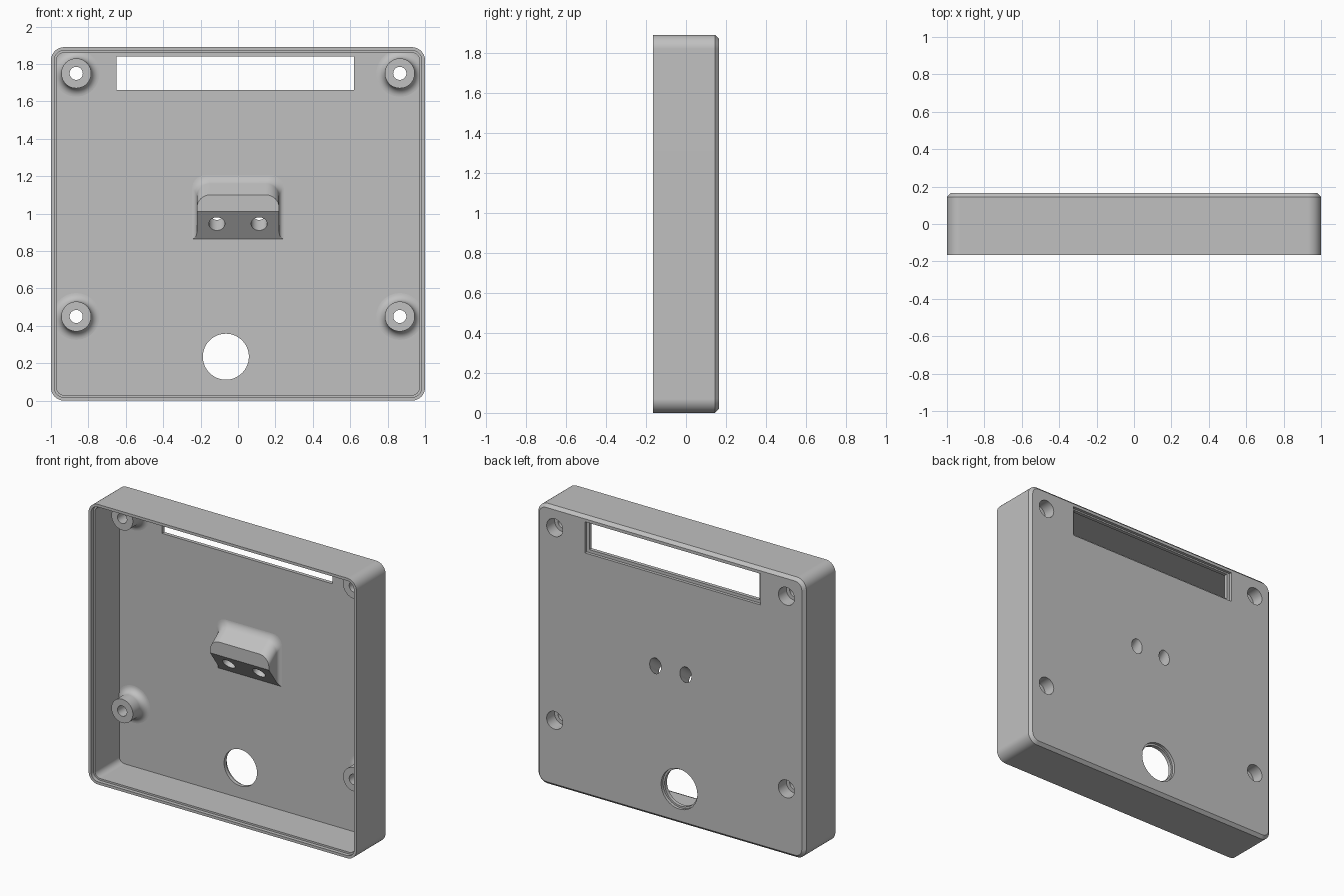
import bpy, bmesh, math
from mathutils import Vector

cube = bpy.data.objects.get("Cube")
if cube:
    bpy.data.objects.remove(cube)

GREY = (0.53, 0.53, 0.53, 1)
mat = bpy.data.materials.new("plain grey")
mat.use_nodes = True
mat.diffuse_color = GREY
bsdf = mat.node_tree.nodes["Principled BSDF"]
bsdf.inputs["Base Color"].default_value = GREY
bsdf.inputs["Roughness"].default_value = 0.6

HEIGHT, FRONT, BACK, FLOOR = 1.89, -0.165, 0.165, 0.12


def loft(name, loops):
    """Skin a series of equal-length point loops and cap both ends."""
    bm = bmesh.new()
    rings = [[bm.verts.new(p) for p in loop] for loop in loops]
    n = len(rings[0])
    for a, b in zip(rings, rings[1:]):
        for i in range(n):
            j = (i + 1) % n
            bm.faces.new((a[i], a[j], b[j], b[i]))
    bm.faces.new(rings[0])
    bm.faces.new(rings[-1])
    bmesh.ops.recalc_face_normals(bm, faces=bm.faces)
    mesh = bpy.data.meshes.new(name)
    bm.to_mesh(mesh)
    bm.free()
    mesh.materials.append(mat)
    ob = bpy.data.objects.new(name, mesh)
    bpy.context.collection.objects.link(ob)
    return ob


def rounded(x0, x1, z0, z1, y, r_low, r_top, steps=8):
    """Rounded rectangle in the xz plane, with own radii for low and top corners."""
    pts = []
    corners = [(x1, z1, r_top, -1, -1), (x0, z1, r_top, 1, -1),
               (x0, z0, r_low, 1, 1), (x1, z0, r_low, -1, 1)]
    for k, (x, z, r, sx, sz) in enumerate(corners):
        for i in range(steps + 1):
            a = math.pi / 2 * (k + i / steps)
            pts.append((x + sx * r + r * math.cos(a), y, z + sz * r + r * math.sin(a)))
    return pts


def lathe(name, x, z, profile, sides=48):
    """Turned solid about a y-parallel axis; profile holds (radius, y)."""
    angles = [2 * math.pi * i / sides for i in range(sides)]
    return loft(name, [[(x + r * math.cos(a), y, z + r * math.sin(a)) for a in angles]
                       for r, y in profile])


def rod(name, start, end, r, sides=40):
    """Cylinder between two points."""
    start, end = Vector(start), Vector(end)
    q = (end - start).to_track_quat('Z', 'Y')
    ring = [q @ Vector((r * math.cos(t), r * math.sin(t), 0))
            for t in (2 * math.pi * i / sides for i in range(sides))]
    return loft(name, [[p + v for v in ring] for p in (start, end)])


def block(name, x0, x1, y0, y1, z0, z1):
    return loft(name, [[(x0, y, z0), (x1, y, z0), (x1, y, z1), (x0, y, z1)] for y in (y0, y1)])


# Tray: outer skin from the chamfered back to the rim, then the stepped cavity
def tray_loop(inset, y):
    r = 0.07 - inset
    return rounded(-1 + inset, 1 - inset, inset, HEIGHT - inset, y, r, r)


tray = loft("tray", [tray_loop(i, y) for i, y in (
    (0.02, BACK), (0, BACK - 0.02), (0, FRONT), (0.018, FRONT),
    (0.018, FRONT + 0.025), (0.03, FRONT + 0.025), (0.03, FLOOR))])

# Window and round opening, each with a wider step at the back
tray_cutters = [
    block("window_cutter", -0.65, 0.62, 0.05, 0.3, 1.66, 1.84),
    block("window_step_cutter", -0.67, 0.64, 0.145, 0.3, 1.64, 1.85),
    lathe("opening_cutter", -0.065, 0.235, [(0.123, 0.05), (0.123, 0.3)], 64),
    lathe("opening_step_cutter", -0.065, 0.235, [(0.135, 0.145), (0.135, 0.3)], 64)]

# Screw bosses with flared feet, through holes and rear counterbores
bosses, boss_cutters = [], []
FLARE = 0.045
for side, x in (("left", 0.865), ("right", -0.865)):
    for level, z in (("lower", 0.45), ("upper", 1.75)):
        foot = [(0.08 + FLARE * (1 - math.cos(a)), FLOOR - FLARE * (1 - math.sin(a)))
                for a in (math.pi / 2 * i / 8 for i in range(9))]
        label = f"{level}_{side}_screw"
        boss = lathe(label + "_boss", x, z, [(0.08, 0)] + foot + [(0.08 + FLARE, 0.13)])
        holes = [lathe(label + "_hole", x, z, [(0.035, -0.1), (0.035, 0.3)]),
                 lathe(label + "_counterbore", x, z, [(0.06, 0.08), (0.06, 0.3)])]
        bosses.append((boss, holes))
        boss_cutters += holes

# Sloping bracket: upright nose, slanted underside, small fillet at the wall
NOSE = 0.015


def bracket_loop(y, spread):
    t = (y - NOSE) / (FLOOR - NOSE)
    w = 0.22 + spread
    return rounded(-w, w, 1.01 - 0.145 * t, 1.10 + 0.08 * t + spread, y, 0.0005, 0.07)


FILLET = 0.025
fillet = [(FLOOR - FILLET * (1 - math.sin(a)), FILLET * (1 - math.cos(a)))
          for a in (math.pi / 2 * i / 6 for i in range(7))]
bracket = loft("bracket", [bracket_loop(y, s) for y, s in [(NOSE, 0)] + fillet + [(0.13, FILLET)]])

# Slanted holes square to the underside, running out through the back
axis = Vector((0, 0.81, 0.585))
bracket_cutters = []
for side, x in (("left", 0.113), ("right", -0.113)):
    mid = Vector((x, 0.062, 0.945))
    bracket_cutters.append(rod(side + "_bracket_hole", mid - axis * 0.15, mid + axis * 0.3, 0.043))


def carve(ob, cutters):
    for c in cutters:
        mod = ob.modifiers.new(c.name, 'BOOLEAN')
        mod.operation, mod.solver, mod.object = 'DIFFERENCE', 'EXACT', c
    deps = bpy.context.evaluated_depsgraph_get()
    mesh = bpy.data.meshes.new_from_object(ob.evaluated_get(deps))
    ob.modifiers.clear()
    ob.data = mesh


carve(tray, tray_cutters + boss_cutters + bracket_cutters)
carve(bracket, bracket_cutters)
for boss, holes in bosses:
    carve(boss, holes)
for c in tray_cutters + boss_cutters + bracket_cutters:
    bpy.data.objects.remove(c)

# Smooth the rounded faces and keep the flat ones clean
bpy.ops.object.select_all(action='DESELECT')
parts = [tray, bracket] + [b for b, _ in bosses]
for ob in parts:
    ob.select_set(True)
bpy.context.view_layer.objects.active = tray
bpy.ops.object.shade_smooth_by_angle(angle=math.radians(30))
for ob in parts:
    mod = ob.modifiers.new("clean_normals", 'WEIGHTED_NORMAL')
    mod.keep_sharp = True
